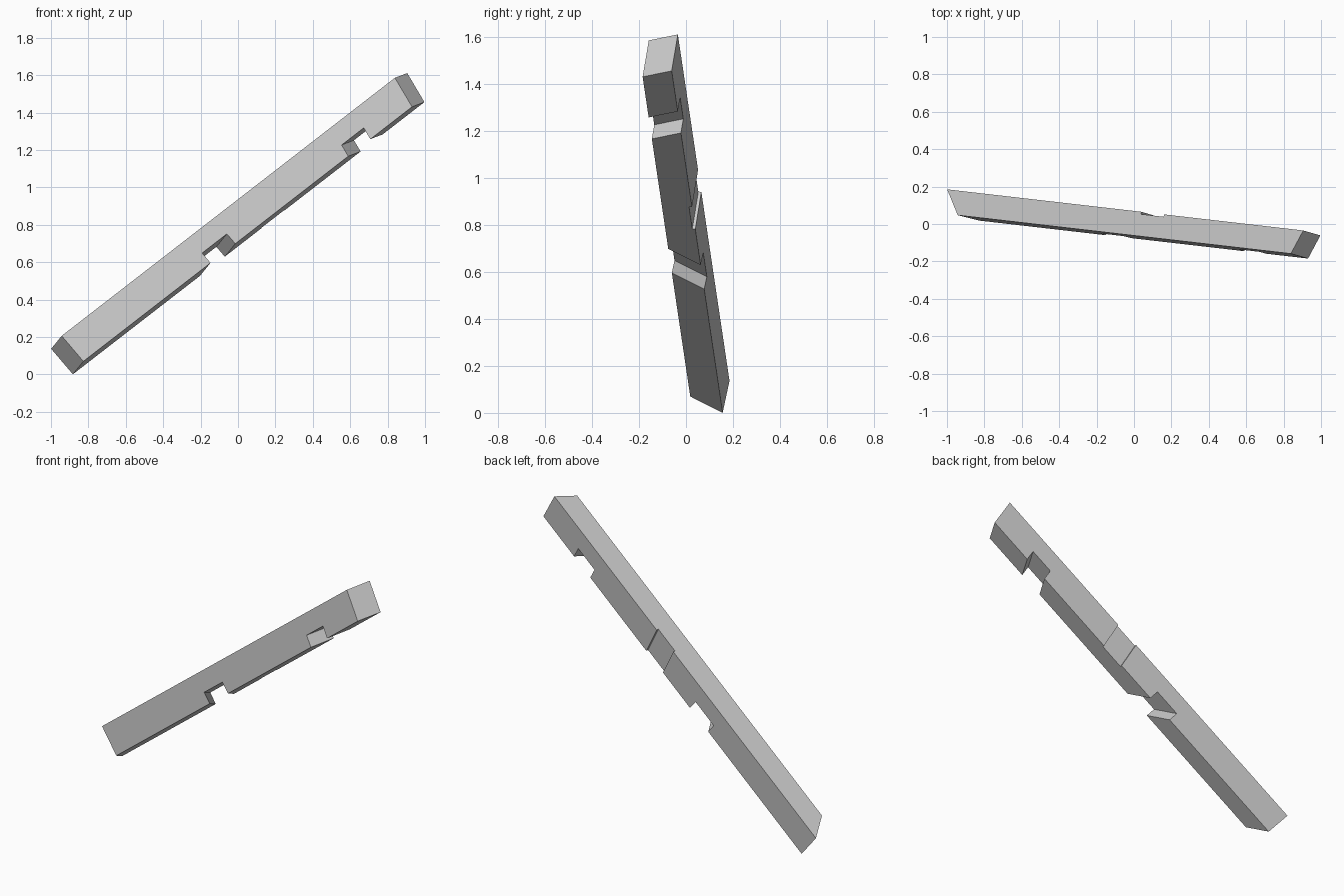
import bpy
import bmesh
from mathutils import Matrix, Vector

if "Cube" in bpy.data.objects:
    bpy.data.objects.remove(bpy.data.objects["Cube"], do_unlink=True)

# Beam frame: along its length, towards the back, and up its section
along = Vector((0.7874, -0.0909, 0.6097)).normalized()
back = Vector((-0.593, 0.155, 0.79)).cross(along).normalized()
up = along.cross(back)
frame = Matrix((along, back, up)).transposed().to_4x4()
frame.translation = (0.0025, -0.004, 0.812)

HALF_DEPTH, HALF_HEIGHT = 0.0655, 0.0905
OVER = 0.05  # cutters reach this far past the beam

wood = bpy.data.materials.new("light grey")
wood.use_nodes = True
colour = (0.6, 0.6, 0.6, 1)
wood.diffuse_color = colour
wood.node_tree.nodes["Principled BSDF"].inputs["Base Color"].default_value = colour


def prism(name, ends, depth, height):
    """Box whose two ends are planes: (offset, skew with depth, lean with height)."""
    bm = bmesh.new()
    bmesh.ops.create_cube(bm, size=2)
    for v in bm.verts:
        offset, skew, lean = ends[v.co.x > 0]
        r, t = depth[v.co.y > 0], height[v.co.z > 0]
        v.co = (offset + skew * r + lean * t, r, t)
    mesh = bpy.data.meshes.new(name)
    bm.to_mesh(mesh)
    bm.free()
    mesh.materials.append(wood)
    obj = bpy.data.objects.new(name, mesh)
    obj.matrix_world = frame
    bpy.context.collection.objects.link(obj)
    return obj


# Timber with obliquely sawn ends
beam = prism("timber_beam", ((-1.1625, -0.756, -0.06), (1.1623, 0.43, 0.11)),
             (-HALF_DEPTH, HALF_DEPTH), (-HALF_HEIGHT, HALF_HEIGHT))

# Two skewed notches in the underside and one shallow housing in the back
through = (-HALF_DEPTH - OVER, HALF_DEPTH + OVER)
full_height = (-HALF_HEIGHT - OVER, HALF_HEIGHT + OVER)
underside = (-HALF_HEIGHT - OVER, -HALF_HEIGHT + 0.07)
housing = (HALF_DEPTH - 0.013, HALF_DEPTH + OVER)
cutters = [
    prism("middle_notch_cutter", ((-0.299, -0.756, -0.06), (-0.131, -0.756, -0.06)),
          through, underside),
    prism("upper_notch_cutter", ((0.729, 0.43, 0.11), (0.879, 0.43, 0.11)),
          through, underside),
    prism("back_housing_cutter", ((0.088, 0, 0.145), (0.242, 0, 0.145)),
          housing, full_height),
]

bpy.context.view_layer.objects.active = beam
for cutter in cutters:
    cutter.hide_render = True
    cut = beam.modifiers.new(cutter.name, "BOOLEAN")
    cut.operation = "DIFFERENCE"
    cut.solver = "EXACT"
    cut.object = cutter
    bpy.ops.object.modifier_apply(modifier=cut.name)
for cutter in cutters:
    bpy.data.objects.remove(cutter, do_unlink=True)
